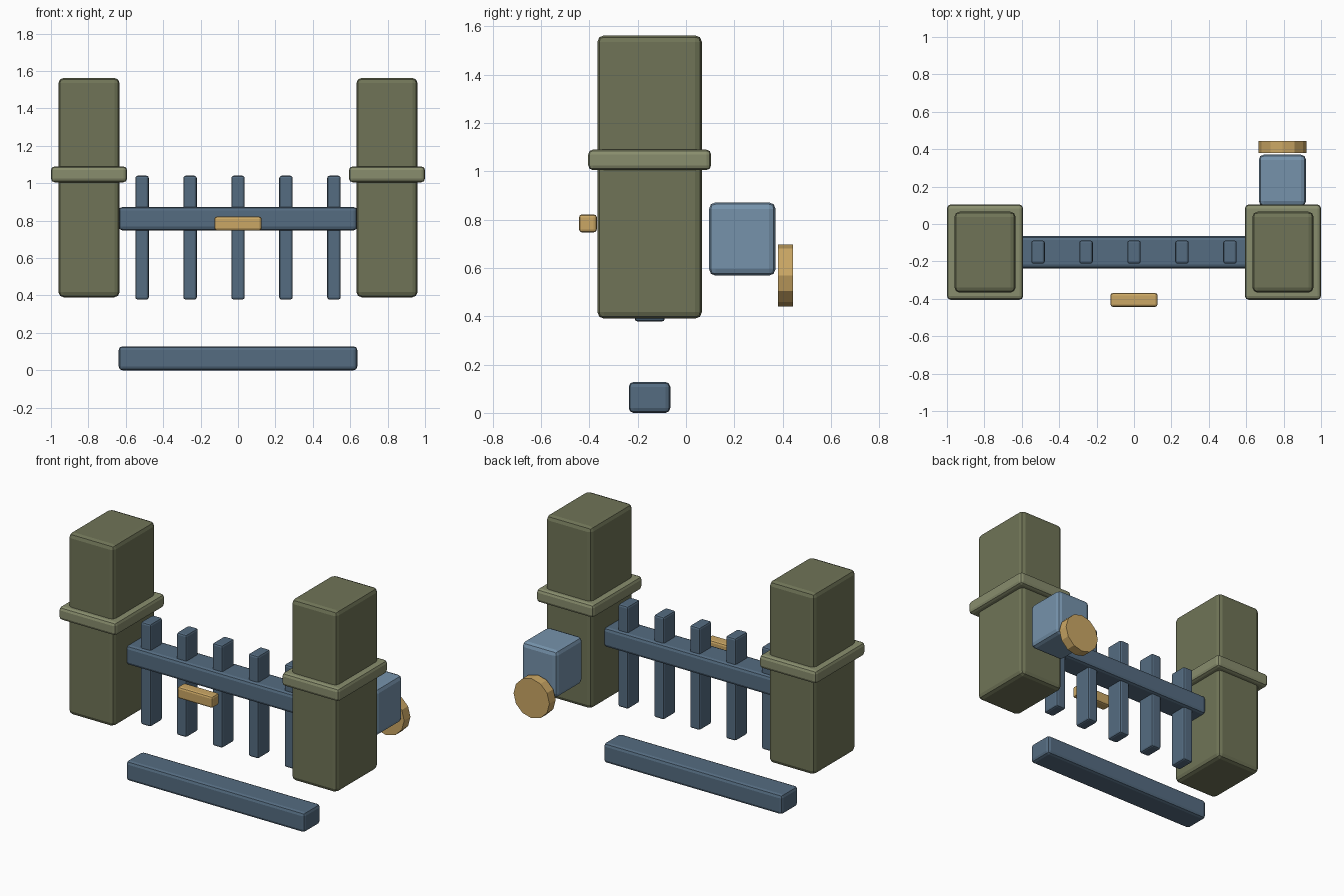
import bpy
import math

if "Cube" in bpy.data.objects:
    bpy.data.objects.remove(bpy.data.objects["Cube"])


def material(name, rgb):
    m = bpy.data.materials.new(name)
    m.diffuse_color = (*rgb, 1)
    m.use_nodes = True
    m.node_tree.nodes["Principled BSDF"].inputs["Base Color"].default_value = m.diffuse_color
    return m


OLIVE = material("olive", (0.16, 0.175, 0.095))
TRIM = material("pale_olive", (0.25, 0.27, 0.155))
STEEL = material("steel_blue", (0.09, 0.15, 0.22))
BLUE = material("light_blue", (0.18, 0.29, 0.41))
GOLD = material("gold", (0.60, 0.39, 0.13))


def box(name, x, y, z, mat, bevel):
    """Bevelled box from (min, max) ranges on each axis."""
    ranges = (x, y, z)
    bpy.ops.mesh.primitive_cube_add(size=1, location=[(a + b) / 2 for a, b in ranges])
    ob = bpy.context.object
    ob.name = name
    ob.scale = [b - a for a, b in ranges]
    bpy.ops.object.transform_apply(location=False, rotation=False, scale=True)
    mod = ob.modifiers.new("bevel", "BEVEL")
    mod.width = bevel
    mod.segments = 2
    ob.data.materials.append(mat)
    return ob


# Posts with collars, one per side
for side, s in (("left", -1), ("right", 1)):
    def span(a, b):
        return tuple(sorted((s * a, s * b)))
    box(f"{side}_post", span(0.633, 0.96), (-0.367, 0.066), (0.39, 1.563), OLIVE, 0.028)
    box(f"{side}_post_collar", span(0.593, 1.0), (-0.405, 0.104), (1.005, 1.09), TRIM, 0.02)

# Horizontal rails
for name, z in (("lower_rail", (0.0, 0.128)), ("upper_rail", (0.748, 0.873))):
    box(name, (-0.638, 0.638), (-0.237, -0.065), z, STEEL, 0.02)

# Upright bars
for i in range(5):
    cx = (i - 2) * 0.2565
    box(f"bar_{i + 1}", (cx - 0.036, cx + 0.036), (-0.212, -0.088), (0.378, 1.04), STEEL, 0.012)

# Front handle
box("handle", (-0.126, 0.126), (-0.443, -0.369), (0.747, 0.822), GOLD, 0.013)

# Rear control box and its dial
box("control_box", (0.667, 0.92), (0.095, 0.371), (0.568, 0.872), BLUE, 0.028)
bpy.ops.mesh.primitive_cylinder_add(vertices=12, radius=0.128, depth=0.064,
                                    location=(0.793, 0.412, 0.569),
                                    rotation=(math.pi / 2, 0, 0))
dial = bpy.context.object
dial.name = "dial"
dial.data.materials.append(GOLD)
